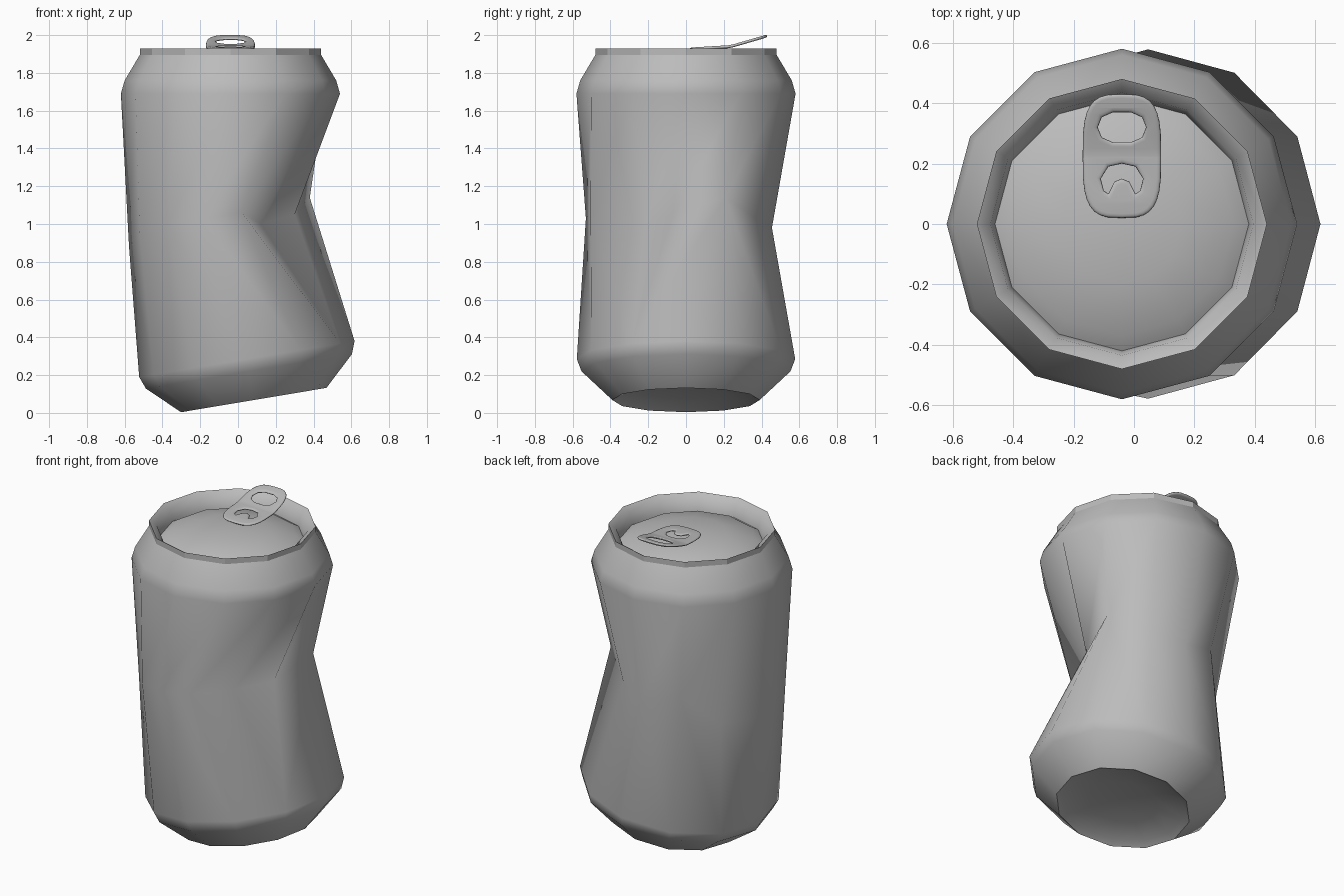
import bpy, bmesh
from math import cos, sin, pi, radians, copysign
from mathutils import Matrix, Vector

if "Cube" in bpy.data.objects:
    bpy.data.objects.remove(bpy.data.objects["Cube"])

SIDES = 12
UPPER = Matrix.Translation((-0.04, 0, 0))
LOWER = Matrix.Translation((0.047, 0, 0.285)) @ Matrix.Rotation(radians(-9.5), 4, 'Y')

grey = bpy.data.materials.new("can_grey")
grey.use_nodes = True
grey.diffuse_color = (0.5, 0.5, 0.5, 1)
grey.node_tree.nodes["Principled BSDF"].inputs["Base Color"].default_value = (0.5, 0.5, 0.5, 1)


def ring(bm, frame, r, h):
    angles = [2 * pi * i / SIDES for i in range(SIDES)]
    return [bm.verts.new(frame @ Vector((r * cos(a), r * sin(a), h))) for a in angles]


def loft(bm, frame, profile):
    rings = [ring(bm, frame, r, h) for r, h in profile]
    for low, high in zip(rings, rings[1:]):
        for i in range(SIDES):
            j = (i + 1) % SIDES
            bm.faces.new((low[i], low[j], high[j], high[i]))
    return rings


def cap(bm, loop, point):
    centre = bm.verts.new(point)
    for i in range(SIDES):
        bm.faces.new((loop[i], loop[(i + 1) % SIDES], centre))


def zip_rings(bm, edge, mid, steps, start):
    """Stitch two rings with triangles; each step moves along the edge (E) or the middle (M)."""
    e = m = start
    for step in steps:
        a, b = edge[e % SIDES], mid[m % SIDES]
        if step == "E":
            e += 1
            bm.faces.new((a, edge[e % SIDES], b))
        else:
            m += 1
            bm.faces.new((a, mid[m % SIDES], b))


def finish(bm, name, angle=None):
    mesh = bpy.data.meshes.new(name)
    bm.to_mesh(mesh)
    bm.free()
    mesh.materials.append(grey)
    obj = bpy.data.objects.new(name, mesh)
    bpy.context.collection.objects.link(obj)
    if angle:
        bpy.ops.object.select_all(action='DESELECT')
        obj.select_set(True)
        bpy.context.view_layer.objects.active = obj
        bpy.ops.object.shade_smooth_by_angle(angle=radians(angle))


# Crushed body: tilted base, dented waist, upright shoulder
bm = bmesh.new()
base = loft(bm, LOWER, [(0.2, -0.18), (0.35, -0.2), (0.39, -0.22), (0.553, -0.066), (0.578, 0)])
cap(bm, base[0][::-1], LOWER @ Vector((0, 0, -0.172)))
shoulder = loft(bm, UPPER, [(0.58, 1.69), (0.56, 1.76), (0.48, 1.895)])

# Waist points, every 30 degrees from the left side, folded inward at the front left
waist = [bm.verts.new(p) for p in (
    (0.3, -0.07, 1.05), (0.38, 0.21, 1.14), (0.18, 0.37, 1.03), (0, 0.455, 0.98),
    (-0.24, 0.4, 1.06), (-0.41, 0.24, 0.87), (-0.577, 0, 0.88), (-0.52, -0.25, 0.95),
    (-0.37, -0.43, 1.0), (-0.19, -0.53, 1.03), (0.02, -0.505, 1.06), (0.12, -0.21, 1.0))]
zip_rings(bm, base[-1], waist, "EM" + "MMEE" + "EM" * 9, 10)
zip_rings(bm, shoulder[0], waist, "EM" * SIDES, 10)
bmesh.ops.recalc_face_normals(bm, faces=bm.faces)
finish(bm, "can_body", 62)

# Flat-sided rim band
bm = bmesh.new()
loft(bm, UPPER, [(0.48, 1.895), (0.48, 1.93)])
finish(bm, "rim")

# Sunken lid: sloping lip, groove and raised domed centre
bm = bmesh.new()
lid = loft(bm, UPPER, [(0.48, 1.93), (0.435, 1.9), (0.42, 1.83), (0.37, 1.86), (0.2, 1.9)])
cap(bm, lid[-1], UPPER @ Vector((0, 0, 1.912)))
finish(bm, "lid", 80)


# Pull tab: filled outline with two holes, bent upward at the back
def oval(cx, cy, rx, ry, count, power):
    points = []
    for k in range(count):
        c, s = cos(2 * pi * k / count), sin(2 * pi * k / count)
        points.append((cx + rx * copysign(abs(c) ** power, c),
                       cy + ry * copysign(abs(s) ** power, s)))
    return points


half_hole = [(0, 0.15), (0.025, 0.14), (0.045, 0.1), (0.06, 0.11), (0.07, 0.15), (0.045, 0.19), (0, 0.2)]
lower_hole = [(x - 0.04, y) for x, y in half_hole]
lower_hole += [(-x - 0.04, y) for x, y in half_hole[-2:0:-1]]

curve = bpy.data.curves.new("tab_outline", 'CURVE')
curve.dimensions = '2D'
curve.fill_mode = 'BOTH'
curve.bevel_depth = 0.014
curve.bevel_resolution = 2
curve.offset = -0.014
for points in (oval(-0.04, 0.225, 0.13, 0.205, 32, 0.6),
               oval(-0.04, 0.32, 0.08, 0.052, 10, 0.85), lower_hole):
    spline = curve.splines.new('POLY')
    spline.points.add(len(points) - 1)
    spline.use_cyclic_u = True
    for point, (x, y) in zip(spline.points, points):
        point.co = (x, y, 0, 1)
outline = bpy.data.objects.new("tab_outline", curve)
bpy.context.collection.objects.link(outline)
bpy.context.view_layer.update()
flat = bpy.data.meshes.new_from_object(outline.evaluated_get(bpy.context.evaluated_depsgraph_get()))
bm = bmesh.new()
bm.from_mesh(flat)
bpy.data.objects.remove(outline)
bpy.data.meshes.remove(flat)
bmesh.ops.remove_doubles(bm, verts=bm.verts, dist=0.0005)
for y in (0.22, 0.25):
    bmesh.ops.bisect_plane(bm, geom=bm.verts[:] + bm.edges[:] + bm.faces[:],
                           plane_co=(0, y, 0), plane_no=(0, 1, 0))
for v in bm.verts:
    v.co.z = 0.55 * v.co.z + 1.925 + 0.06 * v.co.y + 0.23 * max(0, v.co.y - 0.235)
bmesh.ops.recalc_face_normals(bm, faces=bm.faces)
finish(bm, "pull_tab", 80)
